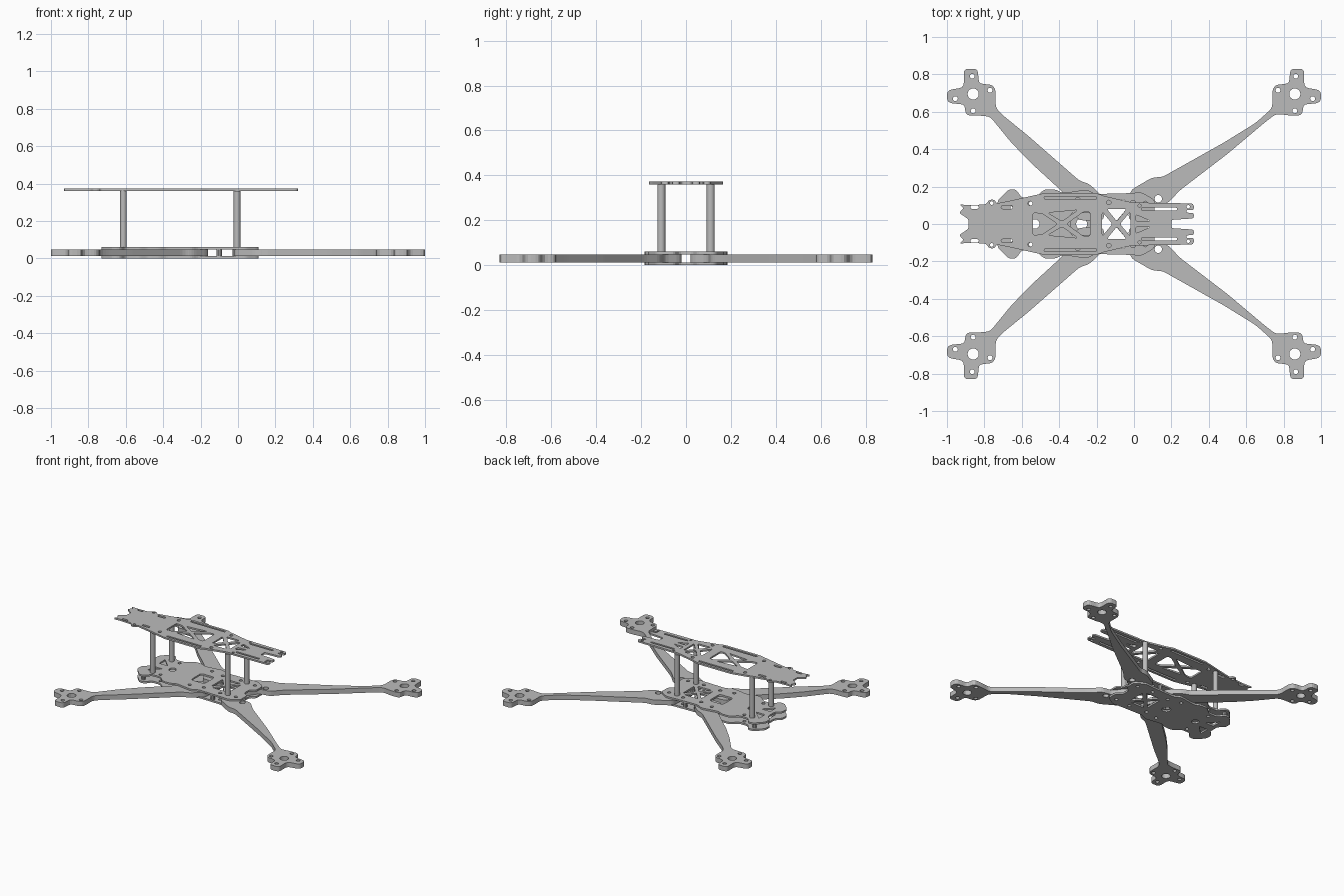
import bpy
import bmesh
import math
from mathutils import Vector

if "Cube" in bpy.data.objects:
    bpy.data.objects.remove(bpy.data.objects["Cube"])

grey = bpy.data.materials.new("carbon_grey")
grey.use_nodes = True
GREY = (0.5, 0.5, 0.5, 1)
grey.diffuse_color = GREY
grey.node_tree.nodes["Principled BSDF"].inputs["Base Color"].default_value = GREY


def rounded(points, r):
    """Soften every corner of an outline with a short curve."""
    pts = [Vector(p) for p in points]
    out = []
    for i, p in enumerate(pts):
        a, b = pts[i - 1] - p, pts[(i + 1) % len(pts)] - p
        start = p + a.normalized() * min(r, a.length * 0.45)
        end = p + b.normalized() * min(r, b.length * 0.45)
        for t in (0, 0.33, 0.67, 1):
            out.append(start * (1 - t) ** 2 + p * 2 * t * (1 - t) + end * t * t)
    return out


def circle(x, y, r, n=16):
    return [(x + r * math.cos(k * math.tau / n), y + r * math.sin(k * math.tau / n)) for k in range(n)]


def slot(x0, x1, y, h):
    return rounded([(x0, y - h), (x1, y - h), (x1, y + h), (x0, y + h)], h)


def flip_y(points):
    return [(p[0], -p[1]) for p in points]


def symmetric(half):
    """Close an upper half outline with its mirror image."""
    return half + flip_y(half)[::-1]


def both(loops):
    return loops + [flip_y(l) for l in loops]


def sheet(name, loops, z0, z1):
    """Extrude an outline with holes into a flat plate."""
    curve = bpy.data.curves.new(name, "CURVE")
    curve.dimensions = "2D"
    curve.fill_mode = "BOTH"
    curve.extrude = (z1 - z0) / 2
    for loop in loops:
        spline = curve.splines.new("POLY")
        spline.points.add(len(loop) - 1)
        for point, p in zip(spline.points, loop):
            point.co = (p[0], p[1], 0, 1)
        spline.use_cyclic_u = True
    temp = bpy.data.objects.new(name + "_outline", curve)
    bpy.context.collection.objects.link(temp)
    graph = bpy.context.evaluated_depsgraph_get()
    mesh = bpy.data.meshes.new_from_object(temp.evaluated_get(graph))
    bpy.data.objects.remove(temp)
    bm = bmesh.new()
    bm.from_mesh(mesh)
    bmesh.ops.remove_doubles(bm, verts=bm.verts, dist=0.0001)
    bmesh.ops.translate(bm, verts=bm.verts, vec=(0, 0, (z0 + z1) / 2))
    bmesh.ops.recalc_face_normals(bm, faces=bm.faces)
    for f in bm.faces:
        f.smooth = False
    bm.to_mesh(mesh)
    bm.free()
    mesh.materials.clear()
    mesh.materials.append(grey)
    obj = bpy.data.objects.new(name, mesh)
    bpy.context.collection.objects.link(obj)
    return obj


# Motor mount outline, shared by all arms
mount = [(.76, .59), (.83, .58), (.90, .58), (.905, .64), (.98, .645), (1, .66), (1, .715),
         (.91, .73), (.91, .83), (.835, .83), (.83, .75), (.76, .745), (.74, .72), (.74, .62)]
mount_holes = [circle(.86, .695, .03)] + [circle(x, y, .013) for x, y in
               ((.865, .79), (.955, .67), (.86, .605), (.77, .715))]
flip_x = lambda loop: [(-p[0], p[1]) for p in loop]

# Arms: tapering from the body to the motor mounts
front = [(-.03, .02), (.05, .02), (.1, .1), (.18, .11), (.245, .18), (.5, .375), (.69, .535)] + mount \
    + [(.65, .54), (.48, .435), (.15, .25), (.1, .25), (-.02, .18)]
rear = [(-.16, .02), (-.3, .02), (-.38, .17), (-.56, .335), (-.66, .44), (-.77, .575)] \
    + flip_x(mount)[1:] + [(-.7, .58), (-.57, .475), (-.29, .23), (-.24, .215), (-.16, .14)]
for end, outline, holes in (("front", front, mount_holes + [circle(.13, .135, .02)]),
                            ("rear", rear, [flip_x(h) for h in mount_holes])):
    loops = [rounded(outline, .025)] + holes
    sheet(end + "_arm_left", loops, .013, .048)
    sheet(end + "_arm_right", [flip_y(l) for l in loops], .013, .048)

# Body plates that clamp the arms
body = rounded(symmetric([(-.69, .04), (-.73, .07), (-.73, .125), (-.67, .185), (-.63, .185), (-.6, .14),
                          (-.53, .14), (-.48, .185), (-.42, .185), (-.38, .165), (-.25, .185), (-.21, .16),
                          (-.02, .165), (.04, .17), (.11, .13), (.11, .05), (.07, .03)]), .018)
body_holes = both([circle(x, y, .012) for x, y in
                   ((-.55, .11), (-.3, .13), (-.2, .11), (-.06, .12), (.06, .11))])
body_holes += both([[(-.15, .08), (-.04, .08), (-.095, .015)],
                    [(-.66, .03), (-.66, .1), (-.59, .03)]])
truss = [[(-.17, .065), (-.17, -.065), (-.115, 0)], [(-.02, .065), (-.075, 0), (-.02, -.065)]]
sheet("upper_body_plate", [body] + body_holes + truss +
      [rounded([(-.34, -.06), (-.23, -.06), (-.23, .06), (-.34, .06)], .02), circle(-.53, 0, .025)], .048, .06)
sheet("lower_body_plate", [body] + body_holes + truss + [circle(-.53, 0, .025), circle(-.28, 0, .03)], 0, .013)

# Spacer blocks for the plates around the centre line
for x in (-.68, -.12):
    for y in (-.15, .15):
        sheet("plate_spacer", [circle(x + .02, y, .014, 10)], .013, .048)

# Top deck
deck = rounded(symmetric([(-.885, .025), (-.935, .06), (-.91, .085), (-.935, .105), (-.88, .1), (-.79, .105),
                          (-.775, .13), (-.745, .13), (-.735, .11), (-.66, .125), (-.48, .165), (-.2, .165),
                          (-.16, .15), (-.01, .115), (.31, .11), (.32, .1), (.32, .075), (.28, .075),
                          (.28, .06), (.32, .06), (.32, .03), (.2, .022)]), .012)
deck_holes = both([
    slot(-.48, -.2, .14, .007), slot(.04, .23, .08, .007), slot(-.875, -.83, .09, .009),
    slot(-.71, -.65, .09, .009), circle(-.76, .112, .01), circle(-.555, .11, .012), circle(-.135, .115, .012),
    circle(.29, .092, .009), circle(.03, .098, .008),
    rounded([(-.46, .06), (-.3, .075), (-.385, .015)], .012),
    rounded([(-.145, .08), (-.04, .08), (-.092, .015)], .012),
    rounded([(.01, .05), (.01, .015), (.09, .015)], .01),
])
deck_holes += [rounded(w, .012) for w in truss]
deck_holes += [rounded([(-.54, .06), (-.54, -.06), (-.49, -.055), (-.41, 0), (-.49, .055)], .012),
               rounded([(-.235, .065), (-.27, .065), (-.36, 0), (-.27, -.065), (-.235, -.065)], .012)]
sheet("top_deck", [deck] + deck_holes, .36, .372)

# Round standoffs between the body and the deck
for x in (-.613, -.005):
    for y in (-.11, .11):
        bpy.ops.mesh.primitive_cylinder_add(vertices=20, radius=.018, depth=.3, location=(x, y, .21))
        post = bpy.context.object
        post.name = "standoff"
        post.data.materials.append(grey)
        bpy.ops.object.shade_smooth_by_angle()
